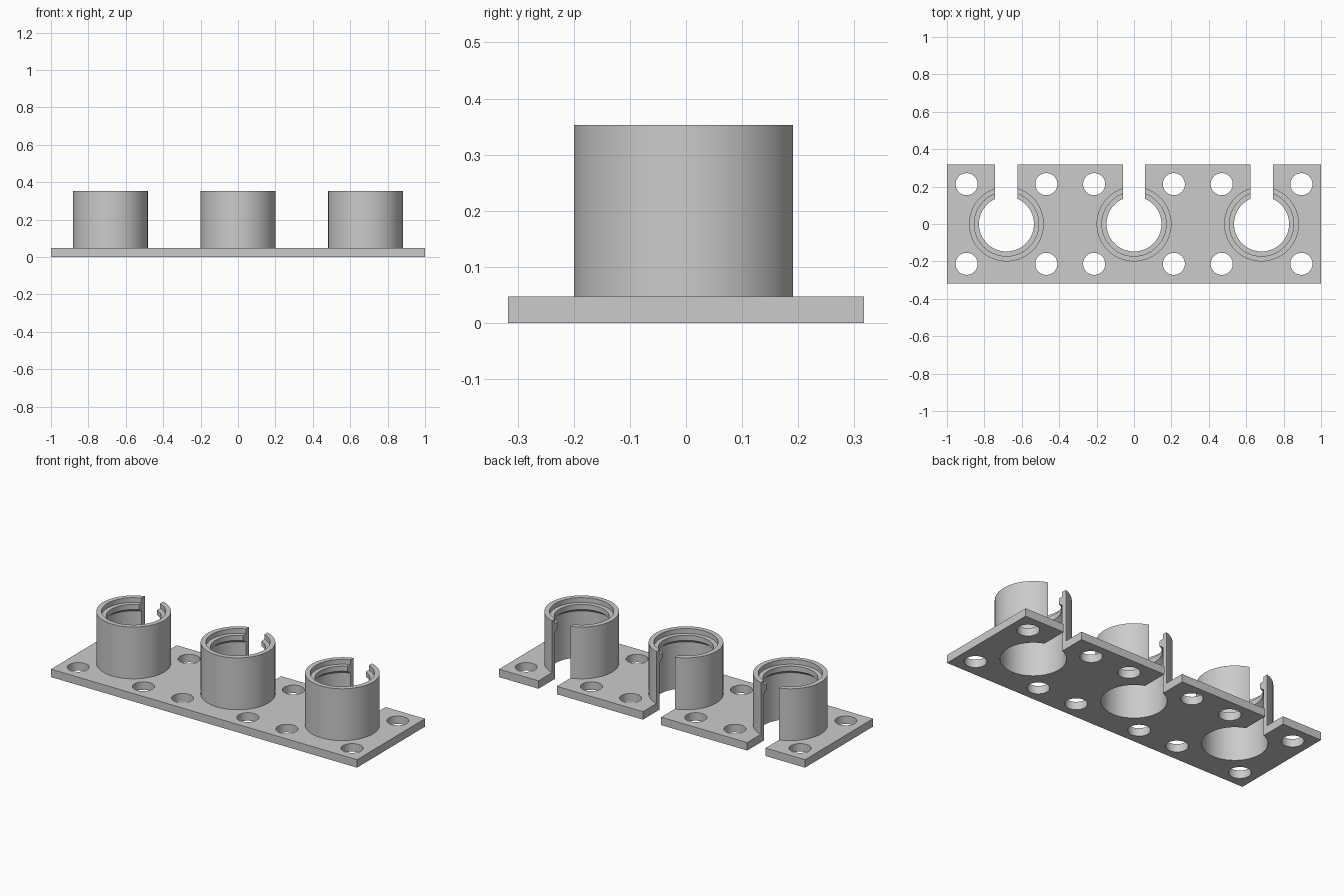
import bpy
import bmesh
import math
from mathutils import Matrix

cube = bpy.data.objects.get("Cube")
if cube:
    bpy.data.objects.remove(cube)

CENTRES = (-0.682, 0.0, 0.682)
PLATE_TOP, CUP_TOP, HALF_DEPTH = 0.047, 0.353, 0.317
CUP_RADIUS, BORE, RIDGE = 0.2, 0.172, 0.147
HOLE_OFFSET, HOLE_RADIUS, SLOT_WIDTH = 0.213, 0.059, 0.12

grey = bpy.data.materials.new("plain grey")
grey.use_nodes = True
colour = (0.6, 0.6, 0.6, 1)
grey.diffuse_color = colour
grey.node_tree.nodes["Principled BSDF"].inputs["Base Color"].default_value = colour


def make(name, bm):
    bmesh.ops.recalc_face_normals(bm, faces=bm.faces)
    mesh = bpy.data.meshes.new(name)
    bm.to_mesh(mesh)
    bm.free()
    obj = bpy.data.objects.new(name, mesh)
    bpy.context.collection.objects.link(obj)
    mesh.materials.append(grey)
    return obj


def box(name, x0, x1, y0, y1, z0, z1):
    bm = bmesh.new()
    place = Matrix.Translation(((x0 + x1) / 2, (y0 + y1) / 2, (z0 + z1) / 2))
    bmesh.ops.create_cube(bm, size=1, matrix=place @ Matrix.Diagonal((x1 - x0, y1 - y0, z1 - z0, 1)))
    return make(name, bm)


def turned(name, x, y, profile, sides=72):
    """Solid of revolution from (radius, height) pairs, capped at both ends."""
    bm = bmesh.new()
    rings = [[bm.verts.new((x + r * math.cos(math.tau * i / sides),
                            y + r * math.sin(math.tau * i / sides), z))
              for i in range(sides)] for r, z in profile]
    for low, high in zip(rings, rings[1:]):
        for i in range(sides):
            j = (i + 1) % sides
            bm.faces.new((low[i], low[j], high[j], high[i]))
    bm.faces.new(rings[0])
    bm.faces.new(rings[-1])
    return make(name, bm)


def combine(target, tool, operation):
    mod = target.modifiers.new("combine", 'BOOLEAN')
    mod.operation, mod.solver, mod.object = operation, 'EXACT', tool
    bpy.context.view_layer.objects.active = target
    bpy.ops.object.modifier_apply(modifier=mod.name)
    bpy.data.objects.remove(tool)


# Base plate with three cups standing on it
holder = box("cup_holder_plate", -1, 1, -HALF_DEPTH, HALF_DEPTH, 0, PLATE_TOP)
for cx in CENTRES:
    cup = turned("cup", cx, 0, [(CUP_RADIUS, 0.02), (CUP_RADIUS, CUP_TOP)])
    combine(holder, cup, 'UNION')

for cx in CENTRES:
    # Bore through cup and plate, leaving a retaining ridge below the rim
    bore = turned("bore", cx, 0, [(BORE, -0.1), (BORE, 0.275), (RIDGE, 0.295),
                                  (RIDGE, 0.325), (BORE, 0.325), (BORE, 0.45)])
    combine(holder, bore, 'DIFFERENCE')
    # Slot open to the back
    half = SLOT_WIDTH / 2
    combine(holder, box("slot", cx - half, cx + half, 0, 0.5, -0.1, 0.5), 'DIFFERENCE')
    # Four screw holes around each cup
    for sx in (-1, 1):
        for sy in (-1, 1):
            hole = turned("screw_hole", cx + sx * HOLE_OFFSET, sy * HOLE_OFFSET,
                          [(HOLE_RADIUS, -0.1), (HOLE_RADIUS, 0.1)], 48)
            combine(holder, hole, 'DIFFERENCE')

bpy.ops.object.select_all(action='DESELECT')
holder.select_set(True)
bpy.context.view_layer.objects.active = holder
bpy.ops.object.shade_smooth_by_angle(angle=math.radians(30))
